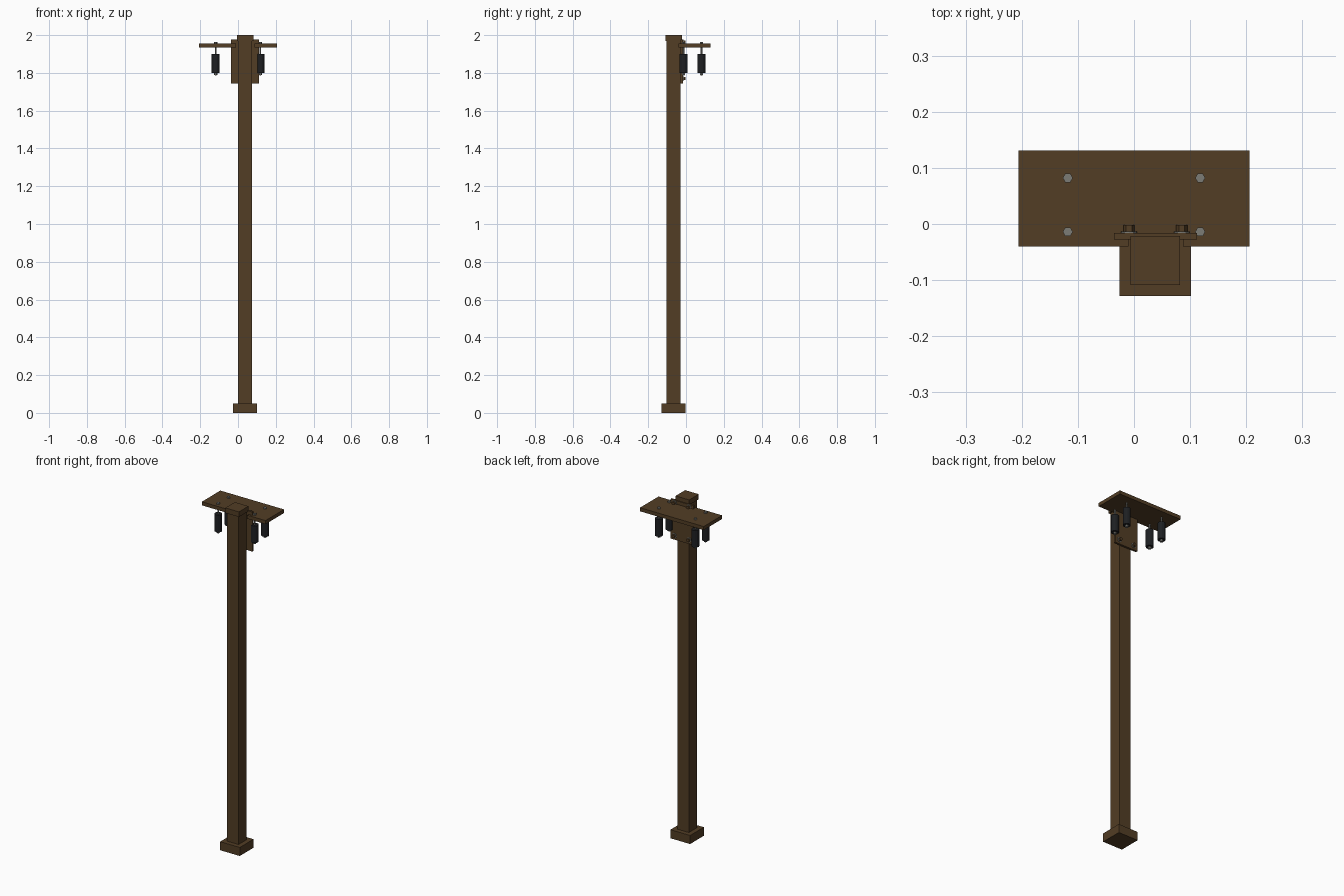
import bpy, bmesh, math
from mathutils import Matrix, Vector

if "Cube" in bpy.data.objects:
    bpy.data.objects.remove(bpy.data.objects["Cube"])

def mat(name, rgb):
    m = bpy.data.materials.new(name)
    m.diffuse_color = (*rgb, 1)
    m.use_nodes = True
    m.node_tree.nodes["Principled BSDF"].inputs["Base Color"].default_value = m.diffuse_color
    return m

WOOD = mat("dark_wood", (0.085, 0.047, 0.018))
BLACK = mat("black_rubber", (0.013, 0.014, 0.016))
STEEL = mat("grey_steel", (0.20, 0.20, 0.18))

def finish(name, bm, m):
    bmesh.ops.recalc_face_normals(bm, faces=bm.faces[:])
    me = bpy.data.meshes.new(name)
    bm.to_mesh(me)
    bm.free()
    me.materials.append(m)
    ob = bpy.data.objects.new(name, me)
    bpy.context.collection.objects.link(ob)
    return ob

def box(name, x0, x1, y0, y1, z0, z1, m):
    bm = bmesh.new()
    bmesh.ops.create_cube(bm, size=1)
    for v in bm.verts:
        v.co = ((x0, x1)[v.co.x > 0], (y0, y1)[v.co.y > 0], (z0, z1)[v.co.z > 0])
    return finish(name, bm, m)

def prism(name, pts, z0, z1, m):
    bm = bmesh.new()
    f = bm.faces.new([bm.verts.new((x, y, z0)) for x, y in pts])
    r = bmesh.ops.extrude_face_region(bm, geom=[f])
    for v in r["geom"]:
        if isinstance(v, bmesh.types.BMVert):
            v.co.z = z1
    return finish(name, bm, m)

def cyl(name, a, b, r, n, m):
    a, b = Vector(a), Vector(b)
    d = b - a
    bm = bmesh.new()
    rot = d.to_track_quat('Z', 'Y').to_matrix().to_4x4()
    bmesh.ops.create_cone(bm, cap_ends=True, segments=n, radius1=r, radius2=r, depth=d.length,
                          matrix=Matrix.Translation((a + b) / 2) @ rot @ Matrix.Rotation(math.pi / 2, 4, 'Z'))
    return finish(name, bm, m)

CX, CY = 0.038, -0.065  # post axis

def square(name, h, z0, z1):
    return box(name, CX - h, CX + h, CY - h, CY + h, z0, z1, WOOD)

# post with foot and cap
square("foot_block", 0.0635, 0, 0.05)
square("post", 0.037, 0.05, 1.97)
square("post_cap", 0.044, 1.97, 2.0)

# shelf board, notched around the post
prism("shelf_board", [(-0.206, -0.04), (-0.01, -0.04), (-0.01, -0.025), (0.087, -0.025),
                      (0.087, -0.04), (0.206, -0.04), (0.206, 0.131), (-0.206, 0.131)],
      1.935, 1.956, WOOD)

# mounting plate behind the post
box("mounting_plate", -0.036, 0.112, -0.028, -0.016, 1.745, 1.976, WOOD)

# plate bolts with washers
for x in (CX - 0.047, CX + 0.047):
    for z in (1.77, 1.962):
        cyl("plate_washer", (x, -0.016, z), (x, -0.013, z), 0.014, 12, STEEL)
        cyl("plate_bolt", (x, -0.013, z), (x, -0.002, z), 0.010, 6, WOOD)

# hanging sleeves on rods with hexagonal nuts
for x in (-0.118, 0.118):
    for y in (-0.014, 0.082):
        cyl("hanger_rod", (x, y, 1.787), (x, y, 1.957), 0.005, 8, STEEL)
        cyl("hanger_top_nut", (x, y, 1.955), (x, y, 1.964), 0.009, 6, STEEL)
        cyl("hanger_bottom_nut", (x, y, 1.789), (x, y, 1.80), 0.009, 6, STEEL)
        cyl("hanger_sleeve", (x, y, 1.80), (x, y, 1.90), 0.021, 12, BLACK)
